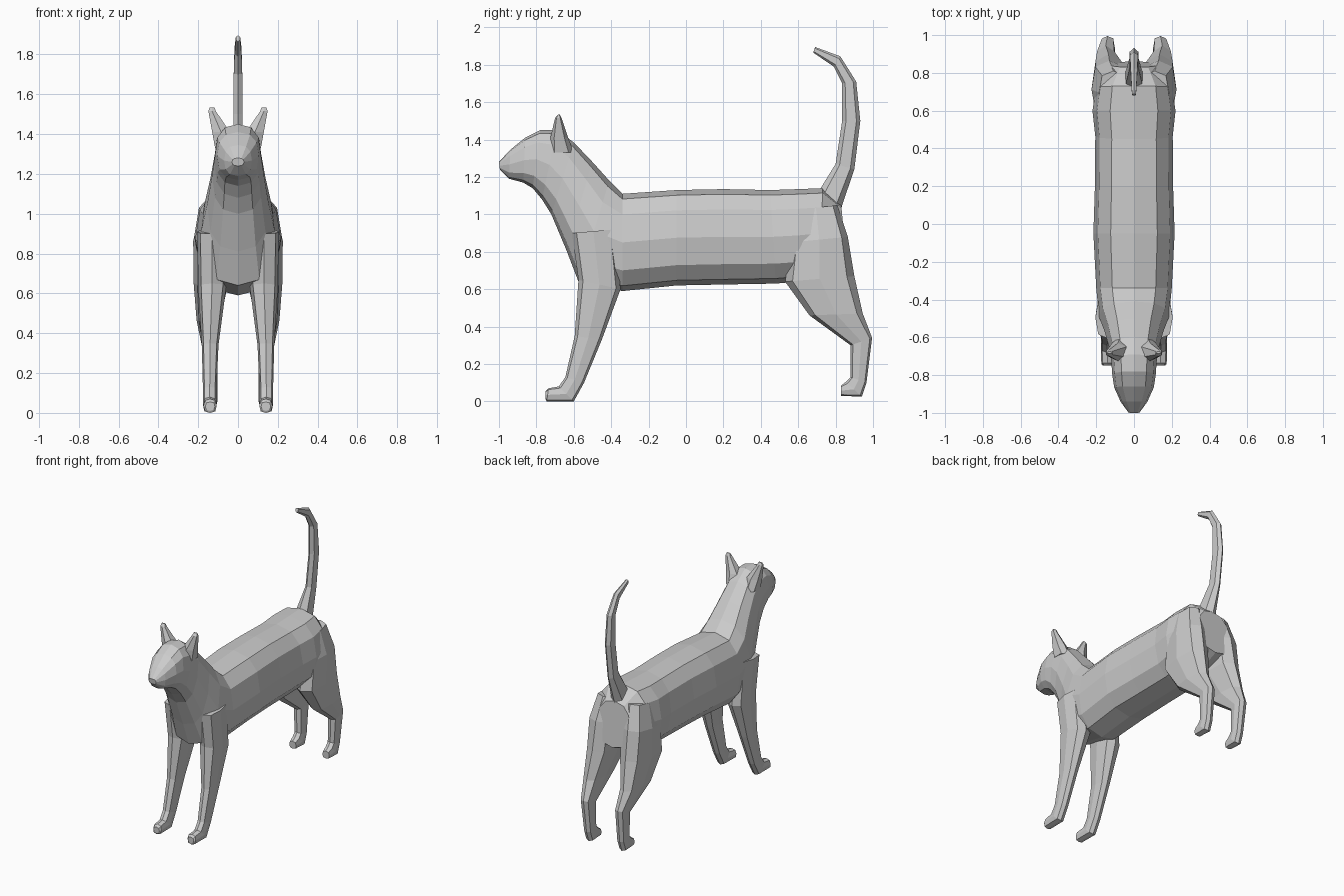
import bpy, bmesh
from math import sin, cos, pi, copysign


def loft(name, rings, sides, power=0.8, x_mirror=False):
    """Skin rings given as (y1, z1, y2, z2, x_centre, half_width):
    two opposite points on the side profile plus the width."""
    bm = bmesh.new()
    loops = []
    for y1, z1, y2, z2, xc, w in rings:
        loop = []
        for i in range(sides):
            a = 2 * pi * i / sides
            c, s = (copysign(abs(v) ** power, v) if abs(v) > 1e-6 else 0.0
                    for v in (cos(a), sin(a)))
            loop.append(bm.verts.new((xc + w * s,
                                      (y1 + y2) / 2 + (y1 - y2) / 2 * c,
                                      (z1 + z2) / 2 + (z1 - z2) / 2 * c)))
        loops.append(loop)
    for a, b in zip(loops, loops[1:]):
        for i in range(sides):
            j = (i + 1) % sides
            bm.faces.new((a[i], a[j], b[j], b[i]))
    bm.faces.new(loops[0])
    bm.faces.new(loops[-1])
    bmesh.ops.recalc_face_normals(bm, faces=bm.faces[:])
    mesh = bpy.data.meshes.new(name)
    bm.to_mesh(mesh)
    bm.free()
    obj = bpy.data.objects.new(name, mesh)
    bpy.context.collection.objects.link(obj)
    if x_mirror:
        obj.modifiers.new("mirror", 'MIRROR').use_mirror_merge = False
    return obj


# Head, neck and torso, nose to rump
loft("body", [
    (-1.00, 1.28, -0.995, 1.24, 0, 0.03),
    (-0.94, 1.345, -0.945, 1.19, 0, 0.07),
    (-0.86, 1.41, -0.87, 1.17, 0, 0.105),
    (-0.78, 1.45, -0.82, 1.14, 0, 0.115),
    (-0.69, 1.45, -0.77, 1.08, 0, 0.12),
    (-0.60, 1.385, -0.72, 1.00, 0, 0.13),
    (-0.50, 1.28, -0.64, 0.81, 0, 0.155),
    (-0.41, 1.18, -0.575, 0.64, 0, 0.185),
    (-0.34, 1.11, -0.34, 0.59, 0, 0.20),
    (-0.05, 1.13, -0.05, 0.62, 0, 0.215),
    (0.20, 1.135, 0.20, 0.625, 0, 0.207),
    (0.45, 1.13, 0.48, 0.63, 0, 0.205),
    (0.60, 1.135, 0.60, 0.64, 0, 0.22),
    (0.73, 1.14, 0.72, 0.66, 0, 0.20),
    (0.83, 1.05, 0.86, 0.72, 0, 0.13),
], 12)

# Ears
loft("ears", [
    (-0.73, 1.33, -0.60, 1.33, 0.075, 0.045),
    (-0.725, 1.41, -0.63, 1.41, 0.085, 0.05),
    (-0.70, 1.515, -0.665, 1.515, 0.130, 0.021),
    (-0.685, 1.533, -0.675, 1.533, 0.130, 0.014),
], 6, 0.8, True)

# Front legs with paws
loft("front_legs", [
    (-0.61, 0.90, -0.38, 0.92, 0.13, 0.075),
    (-0.575, 0.65, -0.35, 0.60, 0.13, 0.07),
    (-0.595, 0.35, -0.45, 0.33, 0.14, 0.042),
    (-0.645, 0.13, -0.545, 0.10, 0.142, 0.034),
    (-0.68, 0.08, -0.60, 0.00, 0.142, 0.034),
    (-0.735, 0.07, -0.745, 0.00, 0.14, 0.033),
    (-0.75, 0.055, -0.75, 0.01, 0.14, 0.024),
], 8, 0.7, True)

# Hind legs with hocks and paws
loft("hind_legs", [
    (0.58, 1.02, 0.81, 1.05, 0.11, 0.075),
    (0.56, 0.85, 0.865, 0.88, 0.13, 0.095),
    (0.53, 0.64, 0.90, 0.67, 0.135, 0.088),
    (0.66, 0.46, 0.945, 0.47, 0.15, 0.058),
    (0.88, 0.30, 0.995, 0.34, 0.14, 0.038),
    (0.88, 0.13, 0.965, 0.10, 0.135, 0.033),
    (0.855, 0.105, 0.94, 0.025, 0.135, 0.033),
    (0.83, 0.085, 0.83, 0.03, 0.135, 0.028),
], 8, 0.7, True)

# Raised tail
loft("tail", [
    (0.70, 1.10, 0.82, 0.98, 0, 0.06),
    (0.72, 1.14, 0.835, 1.05, 0, 0.048),
    (0.80, 1.27, 0.90, 1.24, 0, 0.027),
    (0.835, 1.50, 0.932, 1.50, 0, 0.026),
    (0.835, 1.70, 0.91, 1.71, 0, 0.024),
    (0.79, 1.79, 0.825, 1.845, 0, 0.02),
    (0.68, 1.865, 0.69, 1.895, 0, 0.012),
], 6)
